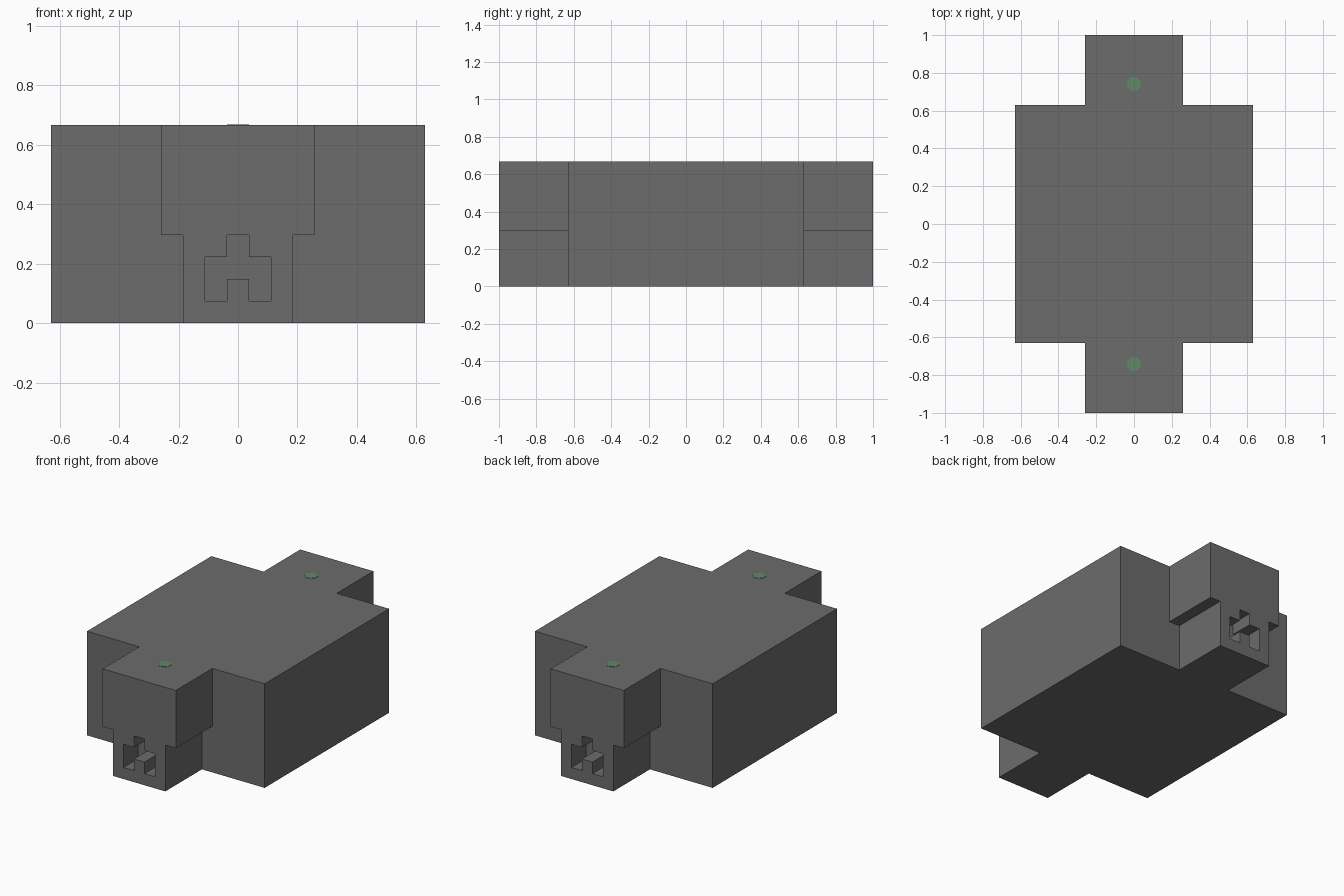
import bpy
import bmesh
import math
from mathutils import Matrix

U = 1 / 27  # building grid unit

cube = bpy.data.objects.get("Cube")
if cube:
    bpy.data.objects.remove(cube, do_unlink=True)


def material(name, rgb):
    mat = bpy.data.materials.new(name)
    mat.use_nodes = True
    color = (*rgb, 1)
    mat.diffuse_color = color
    mat.node_tree.nodes["Principled BSDF"].inputs["Base Color"].default_value = color
    return mat


grey = material("dark grey", (0.15, 0.15, 0.15))
green = material("muted green", (0.12, 0.25, 0.14))


def finish(name, bm, mat):
    bmesh.ops.recalc_face_normals(bm, faces=bm.faces)
    mesh = bpy.data.meshes.new(name)
    bm.to_mesh(mesh)
    bm.free()
    mesh.materials.append(mat)
    obj = bpy.data.objects.new(name, mesh)
    bpy.context.collection.objects.link(obj)
    return obj


def prism(name, half, y0, y1, mat):
    """Extrude a left-right symmetric x-z profile, given in grid units, along y."""
    points = half + [(-x, z) for x, z in reversed(half)]
    bm = bmesh.new()
    face = bm.faces.new([bm.verts.new((x * U, y0 * U, z * U)) for x, z in points])
    # Keep the starting face so that the prism is closed
    extruded = bmesh.ops.extrude_face_region(bm, geom=[face], use_keep_orig=True)["geom"]
    verts = [v for v in extruded if isinstance(v, bmesh.types.BMVert)]
    bmesh.ops.translate(bm, verts=verts, vec=(0, (y1 - y0) * U, 0))
    return finish(name, bm, mat)


def combine(target, tool, operation):
    """Apply a boolean and remove the tool object."""
    mod = target.modifiers.new(operation.title(), "BOOLEAN")
    mod.operation = operation
    mod.solver = "EXACT"
    mod.object = tool
    bpy.ops.object.select_all(action="DESELECT")
    bpy.context.view_layer.objects.active = target
    target.select_set(True)
    bpy.ops.object.modifier_apply(modifier=mod.name)
    bpy.data.objects.remove(tool, do_unlink=True)


# Main block with a stepped connector running out of both ends
body = prism("body", [(17, 0), (17, 18)], -17, 17, grey)
connector = prism("connector", [(5, 0), (5, 8), (7, 8), (7, 18)], -27, 27, grey)
combine(body, connector, "UNION")

# Keyed socket recessed in each connector end
socket = [(1, 4), (1, 2), (3, 2), (3, 6), (1, 6), (1, 8)]
for side in (-1, 1):
    cutter = prism("socket_cutter", socket, side * 23, side * 28, grey)
    cutter.hide_render = True
    combine(body, cutter, "DIFFERENCE")

# Octagonal indicator on top of each connector, turned so its flats face the axes
for name, side in (("front_indicator", -1), ("back_indicator", 1)):
    radius = U / math.cos(math.pi / 8)
    placement = (Matrix.Translation((0, side * 20 * U, 18 * U))
                 @ Matrix.Rotation(math.pi / 8, 4, "Z"))
    bm = bmesh.new()
    bmesh.ops.create_cone(bm, cap_ends=True, segments=8, depth=0.004,
                          radius1=radius, radius2=radius, matrix=placement)
    finish(name, bm, green)
